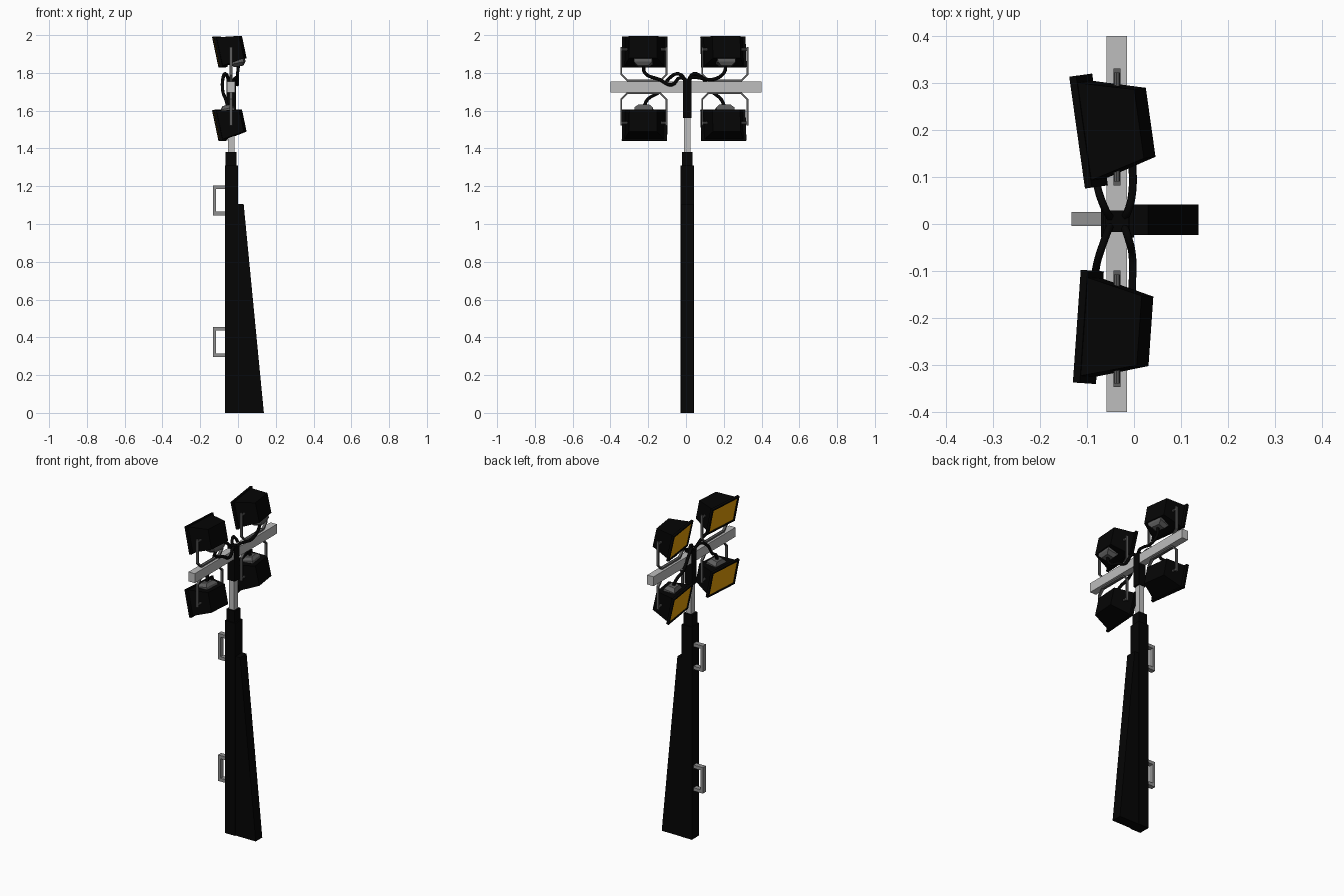
import bpy, bmesh, math
from mathutils import Matrix, Vector

if "Cube" in bpy.data.objects:
    bpy.data.objects.remove(bpy.data.objects["Cube"])


def mat(name, r, g, b):
    m = bpy.data.materials.new(name)
    m.diffuse_color = (r, g, b, 1)
    m.use_nodes = True
    m.node_tree.nodes["Principled BSDF"].inputs["Base Color"].default_value = m.diffuse_color
    return m


BLACK = mat("black_plastic", 0.0014, 0.0014, 0.0014)
STEEL = mat("light_steel", 0.51, 0.51, 0.51)
GREY = mat("handle_grey", 0.28, 0.28, 0.28)
DARK = mat("bracket_grey", 0.11, 0.11, 0.11)
AMBER = mat("amber_glass", 0.8, 0.35, 0.002)


def finish(name, bm, material, matrix=None):
    if matrix:
        bm.transform(matrix)
    bmesh.ops.recalc_face_normals(bm, faces=bm.faces)
    me = bpy.data.meshes.new(name)
    bm.to_mesh(me)
    bm.free()
    me.materials.append(material)
    ob = bpy.data.objects.new(name, me)
    bpy.context.collection.objects.link(ob)
    return ob


def prism(name, pts, vec, material, matrix=None):
    """Extrude a closed outline along vec."""
    bm = bmesh.new()
    f = bm.faces.new([bm.verts.new(p) for p in pts])
    ret = bmesh.ops.extrude_face_region(bm, geom=[f], use_keep_orig=True)
    bmesh.ops.translate(bm, vec=vec, verts=[v for v in ret["geom"] if isinstance(v, bmesh.types.BMVert)])
    return finish(name, bm, material, matrix)


def box(name, x, y, z, material, matrix=None):
    pts = [(x[0], y[0], z[0]), (x[1], y[0], z[0]), (x[1], y[1], z[0]), (x[0], y[1], z[0])]
    return prism(name, pts, (0, 0, z[1] - z[0]), material, matrix)


def loft(name, rings, material, matrix=None):
    """Skin four-cornered rings and cap both ends."""
    bm = bmesh.new()
    vs = [[bm.verts.new(p) for p in r] for r in rings]
    for a, b in zip(vs, vs[1:]):
        for i in range(4):
            bm.faces.new((a[i], a[(i + 1) % 4], b[(i + 1) % 4], b[i]))
    bm.faces.new(vs[0])
    bm.faces.new(vs[-1])
    return finish(name, bm, material, matrix)


def ring_x(x, hy, hz):
    return [(x, -hy, -hz), (x, hy, -hz), (x, hy, hz), (x, -hy, hz)]


def ring_z(u, z, hx, hy):
    return [(u - hx, -hy, z), (u + hx, -hy, z), (u + hx, hy, z), (u - hx, hy, z)]


def cable(name, pts):
    cu = bpy.data.curves.new(name, "CURVE")
    cu.dimensions = "3D"
    cu.bevel_depth = 0.009
    cu.bevel_resolution = 1
    cu.resolution_u = 4
    cu.use_fill_caps = True
    sp = cu.splines.new("BEZIER")
    sp.bezier_points.add(len(pts) - 1)
    for bp, p in zip(sp.bezier_points, pts):
        bp.co = p
        bp.handle_left_type = bp.handle_right_type = "AUTO"
    cu.materials.append(BLACK)
    ob = bpy.data.objects.new(name, cu)
    bpy.context.collection.objects.link(ob)


# mast: black outer pole, tapering fin, collar, inner post, top sleeve
CX, CY = -0.036, 0.007
box("outer_pole", (-0.07, 0.0), (CY - 0.036, CY + 0.036), (0, 1.31), BLACK)
prism("rear_fin", [(-0.01, CY - 0.03, 0), (0.137, CY - 0.03, 0), (0.03, CY - 0.03, 1.105), (-0.01, CY - 0.03, 1.105)],
      (0, 0.064, 0), BLACK)
box("pole_collar", (CX - 0.029, CX + 0.028), (CY - 0.028, CY + 0.028), (1.30, 1.38), BLACK)
box("inner_post", (CX - 0.017, CX + 0.017), (CY - 0.018, CY + 0.018), (1.37, 1.60), STEEL)
box("top_sleeve", (CX - 0.025, CX + 0.025), (CY - 0.024, CY + 0.022), (1.56, 1.77), BLACK)
box("crossbar", (-0.058, -0.015), (-0.4, 0.4), (1.697, 1.755), STEEL)

# two grab handles on the pole
for i, z in enumerate((0.295, 1.045)):
    h, t = 0.16, 0.02
    pts = [(-0.065, 0, z), (-0.133, 0, z), (-0.133, 0, z + h), (-0.065, 0, z + h),
           (-0.065, 0, z + h - t), (-0.116, 0, z + h - t), (-0.116, 0, z + t), (-0.065, 0, z + t)]
    prism(f"grab_handle_{i + 1}", pts, (0, 0.03, 0), GREY, Matrix.Translation((0, -0.004, 0)))

# four floodlights, above and below the crossbar
for side, yc, yaw in (("left", 0.206, 8), ("right", -0.223, -4)):
    for level, s, zp, zb in (("upper", 1, 1.924, 1.755), ("lower", -1, 1.535, 1.697)):
        n = f"{level}_{side}_"
        M = (Matrix.Translation((-0.037, yc, zp)) @ Matrix.Rotation(math.radians(yaw), 4, "Z")
             @ Matrix.Rotation(math.radians(-12), 4, "Y"))
        loft(n + "lamp_housing", [ring_x(-0.056, 0.105, 0.077), ring_x(0.062, 0.074, 0.06)], BLACK, M)

        # frame with a recessed glass
        bm = bmesh.new()
        back, front, lip, sunk = [[bm.verts.new(p) for p in r] for r in (
            ring_x(-0.054, 0.12, 0.083), ring_x(-0.069, 0.12, 0.083),
            ring_x(-0.069, 0.108, 0.073), ring_x(-0.065, 0.107, 0.072))]
        for a, b in ((back, front), (front, lip), (lip, sunk)):
            for i in range(4):
                bm.faces.new((a[i], a[(i + 1) % 4], b[(i + 1) % 4], b[i]))
        bm.faces.new(back)
        glass = bm.faces.new(sunk)
        glass.material_index = 1
        finish(n + "lamp_frame", bm, BLACK, M).data.materials.append(AMBER)

        # junction box on the side of the housing facing the crossbar
        u = 0.022 if s > 0 else 0.0
        loft(n + "junction_box", [ring_z(u, -s * 0.06, 0.034, 0.048), ring_z(u, -s * 0.078, 0.034, 0.048),
                                  ring_z(u, -s * 0.096, 0.022, 0.028)], DARK, M)

        # U-shaped yoke with chamfered corners
        a, c, t, top = 0.124, 0.035, 0.009, abs(zp - zb) + 0.014
        half = [(a, top), (a, c), (a - c, 0)]
        inner = [(a - t, top), (a - t, c + t * 0.4), (a - c - t * 0.4, t)]
        outline = half + [(-y, z) for y, z in half[::-1]] + [(-y, z) for y, z in inner] + inner[::-1]
        prism(n + "yoke", [(-0.044, yc + y, zb + s * z) for y, z in outline], (0.015, 0, 0), DARK)

        # pivot bolts between housing and yoke
        for k in (-1, 1):
            bm = bmesh.new()
            bmesh.ops.create_cone(bm, cap_ends=True, segments=8, radius1=0.007, radius2=0.007, depth=0.04)
            finish(n + "pivot_bolt", bm, DARK, Matrix.Translation((-0.037, yc + k * 0.1, zp))
                   @ Matrix.Rotation(math.pi / 2, 4, "X"))

        # cable from junction box to the sleeve
        k = 1 if yc > 0 else -1
        start = M @ Vector((u, 0, -s * 0.09))
        if s > 0:
            pts = [start, (-0.002, yc - k * 0.005, 1.80), (-0.004, k * 0.14, 1.765),
                   (-0.003, k * 0.075, 1.755 + 0.018 * k), (-0.012, k * 0.03, 1.775), (CX + 0.01, CY, 1.75)]
        else:
            pts = [start, (-0.065, yc - k * 0.02, 1.66), (-0.08, k * 0.14, 1.70), (-0.08, k * 0.09, 1.77),
                   (-0.065, k * 0.04, 1.795), (CX - 0.01, CY, 1.75)]
        cable(n + "cable", pts)
